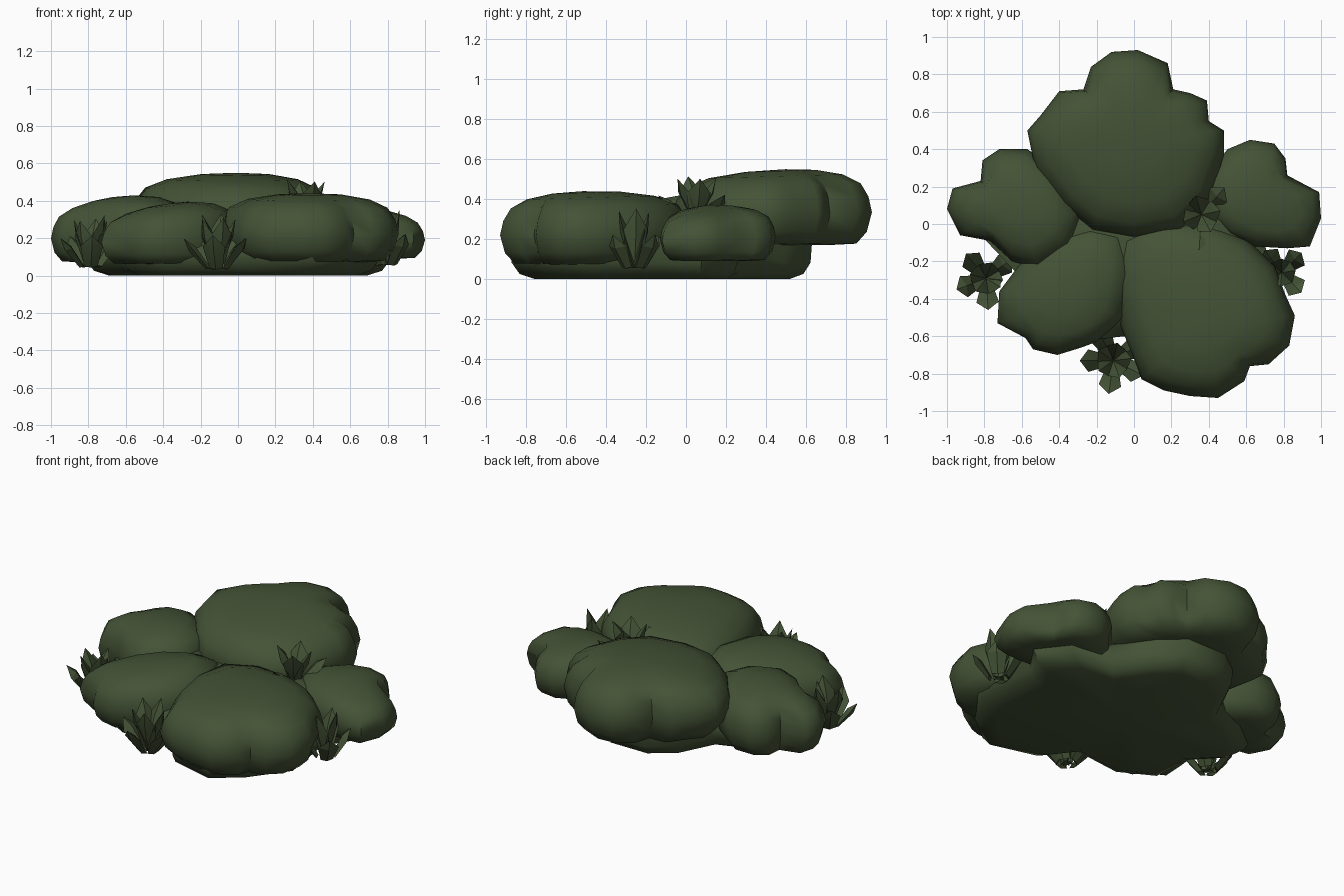
import bpy
import bmesh
import math
import random
from mathutils import Vector

random.seed(4)
if "Cube" in bpy.data.objects:
    bpy.data.objects.remove(bpy.data.objects["Cube"], do_unlink=True)

green = bpy.data.materials.new("dark leaf green")
green.use_nodes = True
green.diffuse_color = (0.058, 0.087, 0.037, 1)
green.node_tree.nodes["Principled BSDF"].inputs["Base Color"].default_value = green.diffuse_color


def finish(name, bm, angle):
    """Turn a bmesh into a named, coloured and shaded object."""
    bmesh.ops.recalc_face_normals(bm, faces=bm.faces)
    mesh = bpy.data.meshes.new(name)
    bm.to_mesh(mesh)
    bm.free()
    mesh.materials.append(green)
    obj = bpy.data.objects.new(name, mesh)
    bpy.context.collection.objects.link(obj)
    bpy.ops.object.select_all(action="DESELECT")
    bpy.context.view_layer.objects.active = obj
    obj.select_set(True)
    bpy.ops.object.shade_smooth_by_angle(angle=math.radians(angle))


def soften(points, passes):
    """Average each outline point with its neighbours."""
    for _ in range(passes):
        count = len(points)
        points = [points[i] / 2 + (points[i - 1] + points[(i + 1) % count]) / 4
                  for i in range(count)]
    return points


def mound(name, outline, bottom, top, profile, tilt=(0, 0)):
    """Stack scaled copies of a scalloped outline into a cushion.

    Each profile step is (scale, height fraction, softening passes).
    """
    points = [Vector(p) for p in outline]
    centre = sum(points, Vector((0, 0))) / len(points)
    lean = Vector(tilt)
    bm = bmesh.new()
    rings = []
    for scale, height, passes in profile:
        ring = []
        for p in soften(points, passes):
            offset = (p - centre) * scale
            z = bottom + (top - bottom) * height + lean.dot(offset) * height
            ring.append(bm.verts.new((*(centre + offset), z)))
        rings.append(ring)
    count = len(points)
    for low, high in zip(rings, rings[1:]):
        for i in range(count):
            j = (i + 1) % count
            bm.faces.new((low[i], low[j], high[j], high[i]))
    for ring, height in ((rings[0], 0), (rings[-1], 1)):
        tip = bm.verts.new((*centre, bottom + (top - bottom) * height))
        for i in range(count):
            bm.faces.new((ring[i - 1], ring[i], tip))
    finish(name, bm, 60)


def leaf(bm, root, aim, width):
    """Broad blade with a ridge on both sides, narrow foot and short point."""
    side = aim.cross(Vector((0, 0, 1))).normalized()
    face = side.cross(aim.normalized())
    rings = []
    for along, breadth in ((0, 0.6), (0.65, 1)):
        spot = root + aim * along
        half, ridge = side * width * breadth / 2, face * width * breadth * 0.18
        rings.append([bm.verts.new(spot + v) for v in (half, ridge, -half, -ridge)])
    tip = bm.verts.new(root + aim)
    foot, waist = rings
    bm.faces.new(foot)
    for i in range(4):
        bm.faces.new((foot[i - 1], foot[i], waist[i], waist[i - 1]))
        bm.faces.new((waist[i - 1], waist[i], tip))


def tuft(name, root, reach, height, leaves):
    """Low, spreading outer blades around tall, leaning inner blades."""
    bm = bmesh.new()
    for i in range(leaves):
        turn = math.tau * i / leaves + random.uniform(-0.2, 0.2)
        out = Vector((math.cos(turn), math.sin(turn), 0))
        outer = i % 2
        spread, rise = (reach, height * 0.6) if outer else (reach * 0.75, height)
        aim = out * spread + Vector((0, 0, rise * random.uniform(0.85, 1)))
        leaf(bm, Vector(root) + out * 0.05 * outer, aim, 0.12)
    finish(name, bm, 20)


# Cushion cross-section from underside to crown
cushion = [(0.5, 0, 1), (0.82, 0.02, 0), (0.94, 0.17, 0), (1, 0.42, 0), (0.96, 0.62, 0),
           (0.87, 0.79, 0), (0.7, 0.91, 1), (0.4, 0.98, 3)]

# Leaf cushions
mound("back_cushion", [
    (-.57, .5), (-.5, .58), (-.4, .71), (-.27, .72), (-.23, .84), (-.12, .92), (.02, .93),
    (.18, .86), (.21, .72), (.3, .7), (.39, .66), (.4, .55), (.48, .5), (.48, .36),
    (.4, .13), (.25, -.03), (0, -.07), (-.22, -.03), (-.38, .1), (-.53, .3)],
    0.17, 0.55, cushion, (0, 0.03))
mound("right_cushion", [
    (-1, .08), (-.97, .19), (-.82, .23), (-.81, .34), (-.72, .4), (-.57, .4), (-.4, .28),
    (-.27, .05), (-.33, -.12), (-.5, -.24), (-.65, -.2), (-.77, -.09), (-.93, -.06)],
    0.07, 0.42, cushion, (0.14, 0))
mound("left_cushion", [
    (1, .03), (.99, .17), (.82, .26), (.81, .35), (.75, .43), (.62, .45), (.5, .4),
    (.38, .25), (.36, .08), (.5, -.06), (.65, -.12), (.82, -.13), (.94, -.12)],
    0.09, 0.365, cushion, (-0.12, 0))
mound("front_right_cushion", [
    (-.73, -.53), (-.72, -.36), (-.6, -.2), (-.42, -.05), (-.22, 0), (-.06, -.04),
    (0, -.25), (-.05, -.5), (-.2, -.63), (-.28, -.66), (-.41, -.7), (-.54, -.67), (-.58, -.61)],
    0.06, 0.385, cushion, (0.12, 0.05))
mound("front_left_cushion", [
    (-.07, -.55), (-.11, -.3), (-.07, -.06), (.13, .03), (.4, .01), (.6, -.08), (.75, -.22),
    (.81, -.38), (.86, -.49), (.83, -.65), (.72, -.75), (.62, -.76), (.59, -.84),
    (.45, -.93), (.3, -.92), (.16, -.89), (.04, -.83), (0, -.72)],
    0.07, 0.44, cushion, (0, 0.03))

# Ground layer that also fills the gaps between cushions
mound("ground_layer", [
    (-.82, .06), (-.64, .2), (-.42, .28), (-.3, .52), (-.15, .63), (.12, .63), (.26, .5),
    (.4, .28), (.68, .26), (.82, .08), (.7, -.1), (.76, -.5), (.58, -.74), (.4, -.88),
    (.1, -.8), (-.05, -.6), (-.4, -.64), (-.62, -.52), (-.64, -.25), (-.8, -.08)],
    0, 0.33, [(0.84, 0, 0), (0.94, 0.08, 0), (0.99, 0.25, 0), (1, 0.55, 0), (0.6, 0.96, 2)])

# Leaf tufts tucked between the cushions
tuft("right_tuft", (-.79, -.29, .05), 0.12, 0.28, 9)
tuft("front_tuft", (-.11, -.73, .04), 0.13, 0.3, 10)
tuft("left_tuft", (.79, -.26, .06), 0.1, 0.3, 8)
tuft("middle_tuft", (.36, .05, .3), 0.14, 0.23, 7)
